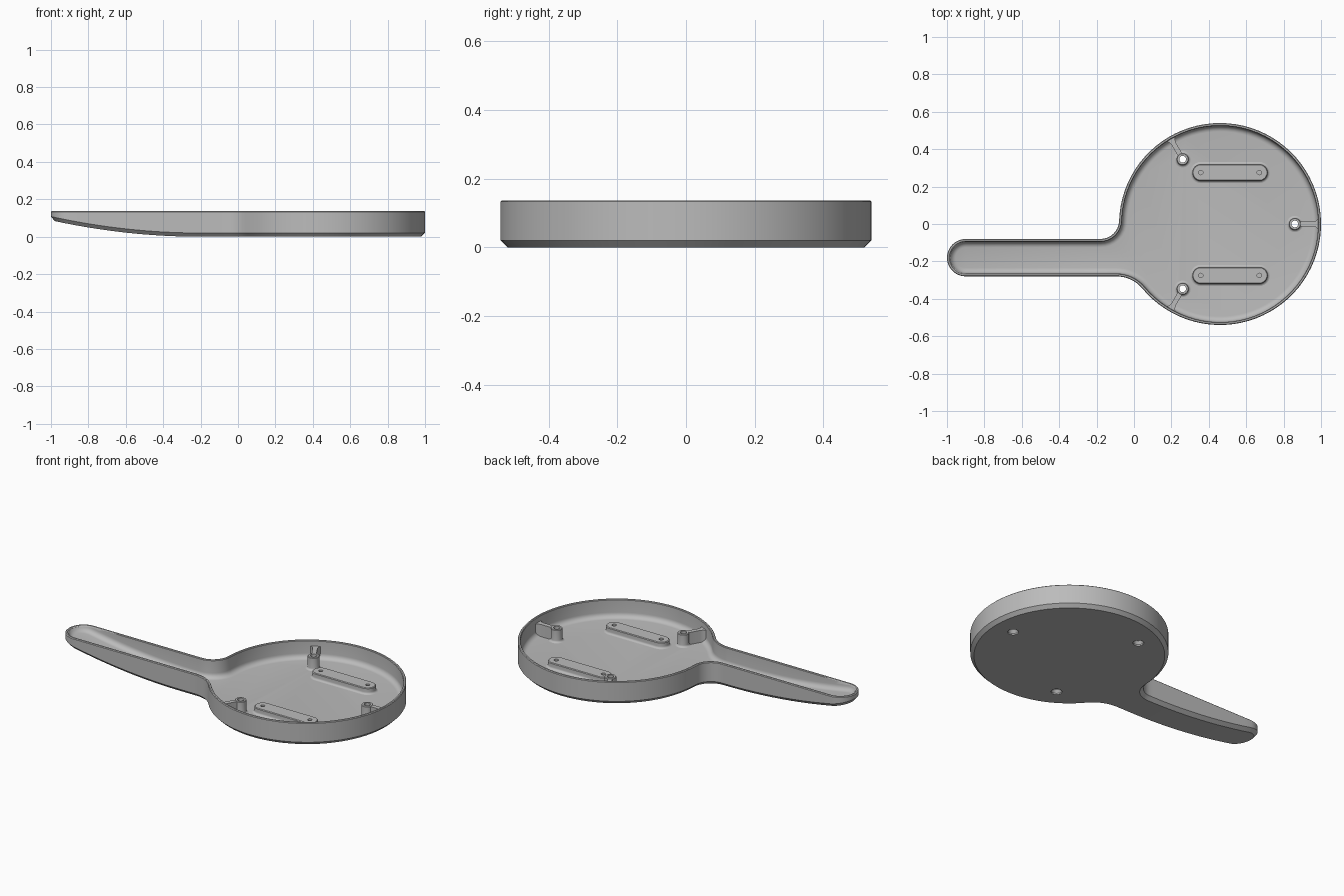
import bpy, bmesh, math
from math import pi, sin, cos, atan2, sqrt
from mathutils import Vector

if "Cube" in bpy.data.objects:
    bpy.data.objects.remove(bpy.data.objects["Cube"], do_unlink=True)

grey = bpy.data.materials.new("plain grey")
grey.use_nodes = True
grey.diffuse_color = (0.5, 0.5, 0.5, 1)
grey.node_tree.nodes["Principled BSDF"].inputs["Base Color"].default_value = (0.5, 0.5, 0.5, 1)

R, CX = 0.54, 0.46            # dish radius and centre
HY, HR = -0.18, 0.1           # handle centre line and half width
TOP, FLOOR = 0.137, 0.03      # rim height and floor thickness
BEND = -0.2                   # handle starts to rise here
BOSS_TOP, BAR_TOP = 0.105, 0.066
STEPS, TIP = 16, 20
PAIRS = 2 * STEPS + TIP + 1   # outline points lying on the handle


def arc(cx, cy, r, a, b, n):
    return [(cx + r * cos(a + (b - a) * i / n), cy + r * sin(a + (b - a) * i / n))
            for i in range(n + 1)]


def fillet_centre(side, r):
    y = HY + side * (HR + r)
    return CX - sqrt((R + r) ** 2 - y * y), y


def outline(d):
    """Plan outline of dish and handle, moved inward by d."""
    tip_x = -1 + HR
    xs = [BEND + (tip_x - BEND) * i / STEPS for i in range(STEPS)]
    pts = [(x, HY + HR - d) for x in xs]
    pts += arc(tip_x, HY, HR - d, pi / 2, 3 * pi / 2, TIP)
    pts += [(x, HY - HR + d) for x in reversed(xs)]
    low_r, up_r = 0.18, 0.1
    lx, ly = fillet_centre(-1, low_r)
    ux, uy = fillet_centre(1, up_r)
    pts += arc(lx, ly, low_r + d, pi / 2, atan2(-ly, CX - lx), 8)
    pts += arc(CX, 0, R - d, atan2(ly, lx - CX), atan2(uy, ux - CX), 72)[1:]
    pts += arc(ux, uy, up_r + d, atan2(-uy, CX - ux), -pi / 2, 8)[1:]
    return pts


def underside(x):
    return 0.088 * (max(0, BEND - x) / (1 + BEND)) ** 2


def loft(name, rings, pairs=0):
    """Skin equal rings of points; caps are one face, plus a strip over paired points."""
    bm = bmesh.new()
    loops = [[bm.verts.new(p) for p in ring] for ring in rings]
    n = len(loops[0])
    for a, b in zip(loops, loops[1:]):
        for i in range(n):
            j = (i + 1) % n
            bm.faces.new((a[i], a[j], b[j], b[i]))
    for ring in (loops[0], loops[-1]):
        if not pairs:
            bm.faces.new(ring)
            continue
        bm.faces.new(ring[pairs - 1:] + ring[:1])
        half = pairs // 2
        for i in range(half):
            quad = [ring[i], ring[i + 1], ring[pairs - 2 - i], ring[pairs - 1 - i]]
            bm.faces.new(list(dict.fromkeys(quad)))
    bmesh.ops.recalc_face_normals(bm, faces=bm.faces[:])
    mesh = bpy.data.meshes.new(name)
    bm.to_mesh(mesh)
    bm.free()
    mesh.materials.append(grey)
    ob = bpy.data.objects.new(name, mesh)
    bpy.context.collection.objects.link(ob)
    return ob


def flat(pts, z):
    return [(x, y, z) for x, y in pts]


def lathe(name, x, y, profile, n=32):
    rings = [flat(arc(x, y, r, 0, 2 * pi, n)[:-1], z) for r, z in profile]
    return loft(name, rings)


def root_fillet(r, size=0.012):
    """Profile of a rounded foot where a post meets the floor."""
    steps = [pi / 2 * i / 4 for i in range(5)]
    return [(r + size * (1 - sin(a)), FLOOR + size * (1 - cos(a))) for a in steps]


# Tray: chamfered underside, straight wall, eased rim, rounded inner corner
def tray_ring(d, height):
    return [(x, y, height(x)) for x, y in outline(d)]


rings = [tray_ring(0.02, underside),
         tray_ring(0, lambda x: underside(x) + 0.02)]
for d, z in ((0, TOP - 0.004), (0.004, TOP), (0.012, TOP), (0.015, TOP - 0.004)):
    rings.append(tray_ring(d, lambda x, z=z: z))
for i in range(7):
    a = pi / 2 * i / 6
    lift = 0.03 * (1 - sin(a))
    rings.append(tray_ring(0.016 + 0.03 * (1 - cos(a)),
                           lambda x, h=lift: min(underside(x) + FLOOR + h, TOP - 0.005)))
parts = [loft("tray", rings, PAIRS)]
cutters = []

# Screw bosses with ribs to the wall
for k in range(3):
    a = k * 2 * pi / 3
    out, side = Vector((cos(a), sin(a))), Vector((-sin(a), cos(a)))
    c = Vector((CX, 0)) + out * 0.4
    foot = [(0.044, 0.015)] + root_fillet(0.032)[::1]
    crown = [(0.032, BOSS_TOP - 0.003), (0.029, BOSS_TOP)]
    parts.append(lathe(f"boss_{k + 1}", c.x, c.y, foot + crown))
    plan = [(0.424, 0.013), (0.495, 0.013), (0.512, 0.017), (0.53, 0.032)]
    plan += [(u, -v) for u, v in reversed(plan)]
    rib = [tuple(Vector((CX, 0)) + out * u + side * v) for u, v in plan]
    parts.append(loft(f"rib_{k + 1}", [flat(rib, 0.022), flat(rib, BOSS_TOP - 0.002)]))
    cutters.append(lathe(f"screw_cutter_{k + 1}", c.x, c.y,
                         [(0.03, -0.02), (0.03, 0.008), (0.018, 0.025), (0.018, 0.2)]))


# Raised mounting bars with blind holes
def capsule(y, r):
    return arc(0.67, y, r, -pi / 2, pi / 2, 12) + arc(0.357, y, r, pi / 2, 3 * pi / 2, 12)


for label, y in (("back", 0.275), ("front", -0.275)):
    prof = [(0.057, 0.018)] + root_fillet(0.045) + [(0.045, BAR_TOP - 0.004), (0.041, BAR_TOP)]
    parts.append(loft(f"mounting_bar_{label}", [flat(capsule(y, r), z) for r, z in prof]))
    for x in (0.357, 0.67):
        cutters.append(lathe(f"pilot_cutter_{label}", x, y,
                             [(0.012, 0.04), (0.012, 0.1)], 16))

# Cut the holes, then shade
for ob in parts:
    bpy.ops.object.select_all(action="DESELECT")
    ob.select_set(True)
    bpy.context.view_layer.objects.active = ob
    kind = "pilot" if ob.name.startswith("mounting") else "screw"
    if not ob.name.startswith("rib"):
        for cut in cutters:
            if not cut.name.startswith(kind):
                continue
            mod = ob.modifiers.new("hole", "BOOLEAN")
            mod.operation = "DIFFERENCE"
            mod.solver = "EXACT"
            mod.object = cut
            bpy.ops.object.modifier_apply(modifier=mod.name)
    bpy.ops.object.shade_smooth_by_angle(angle=math.radians(32))
for cut in cutters:
    bpy.data.objects.remove(cut, do_unlink=True)
